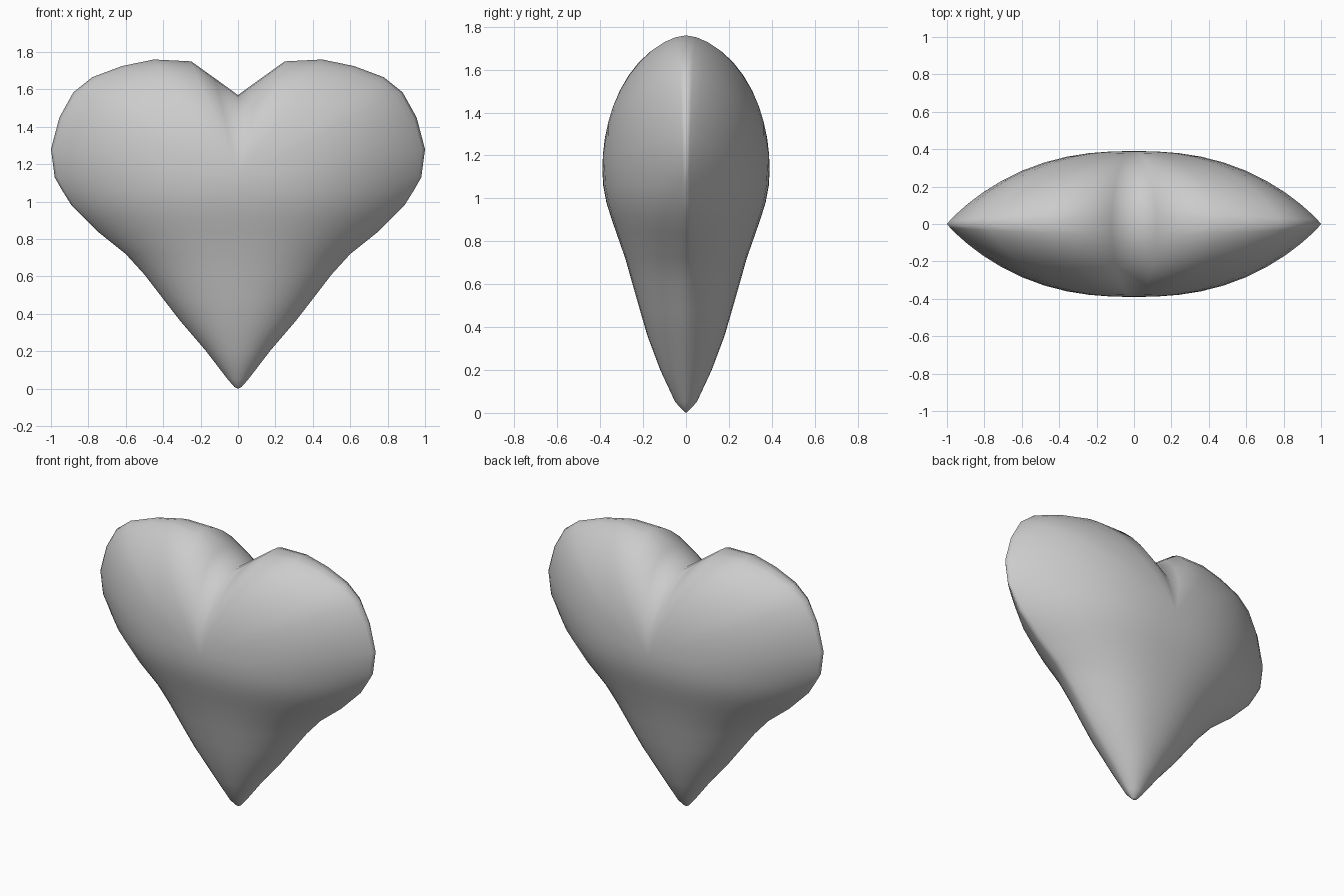
import bpy, bmesh, math

cube = bpy.data.objects.get("Cube")
if cube:
    bpy.data.objects.remove(cube, do_unlink=True)

MID_Z, DEPTH = 1.13, 0.39
STEPS = [0, .12, .24, .36, .48, .6, .71, .81, .89, .95, .985, 1]

# Upper lobe outline, from the notch round to the widest side (x, z)
LOBE = [(0, 1.57), (.12, 1.657), (.25, 1.75), (.45, 1.76), (.62, 1.725),
        (.78, 1.665), (.88, 1.585), (.955, 1.45), (1, 1.28), (.98, 1.13)]

# Lower body slices, from below the widest side down to the tip (z, half width, half depth)
SLICES = [(1.06, .94, .386), (.98, .89, .371), (.91, .82, .349), (.84, .75, .325),
          (.72, .60, .283), (.61, .50, .252), (.48, .40, .215), (.36, .307, .18),
          (.20, .17, .12), (.05, .055, .05), (.01, .02, .012)]


def puff(t, a, b):
    """Fullness of the cushion from its middle (t=0) to its rim (t=1)."""
    return max(0.0, 1 - t ** a) ** b


bm = bmesh.new()
centre = bm.verts.new((0, -DEPTH, MID_Z))
rows = []

# Lobe: rays fanning out from the middle, fuller towards the top
for x, z in LOBE:
    up = math.sin(math.atan2(z - MID_Z, x))
    a, b = 2.5 - .5 * up, 1 - .5 * up
    rows.append([centre] + [bm.verts.new((x * t, -DEPTH * puff(t, a, b),
                                          MID_Z + (z - MID_Z) * t)) for t in STEPS[1:]])

# Body: lens-shaped slices, rounder towards the tip
for z, w, d in SLICES:
    k = z / MID_Z
    rows.append([bm.verts.new((w * t, -d * puff(t, 2.1 + .4 * k, .6 + .4 * k * k), z))
                 for t in STEPS])
tip = bm.verts.new((0, 0, 0))
rows.append([tip] * len(STEPS))

# Skin neighbouring rows
for r0, r1 in zip(rows, rows[1:]):
    for i in range(len(STEPS) - 1):
        ring = list(dict.fromkeys((r0[i], r1[i], r1[i + 1], r0[i + 1])))
        bm.faces.new(ring)

# Mirror the quarter across x, then across y, and weld the seams
for axis in (0, 1):
    copy = bmesh.ops.duplicate(bm, geom=bm.verts[:] + bm.edges[:] + bm.faces[:])["geom"]
    for v in (g for g in copy if isinstance(g, bmesh.types.BMVert)):
        v.co[axis] *= -1
    bmesh.ops.reverse_faces(bm, faces=[g for g in copy if isinstance(g, bmesh.types.BMFace)])
    bmesh.ops.remove_doubles(bm, verts=bm.verts[:], dist=1e-4)
bmesh.ops.recalc_face_normals(bm, faces=bm.faces[:])

mesh = bpy.data.meshes.new("heart")
bm.to_mesh(mesh)
bm.free()
mesh.shade_smooth()

# Plain grey colour
grey = bpy.data.materials.new("light_grey")
grey.use_nodes = True
colour = (.6, .6, .6, 1)
grey.diffuse_color = colour
grey.node_tree.nodes["Principled BSDF"].inputs["Base Color"].default_value = colour
mesh.materials.append(grey)

heart = bpy.data.objects.new("heart", mesh)
bpy.context.collection.objects.link(heart)
